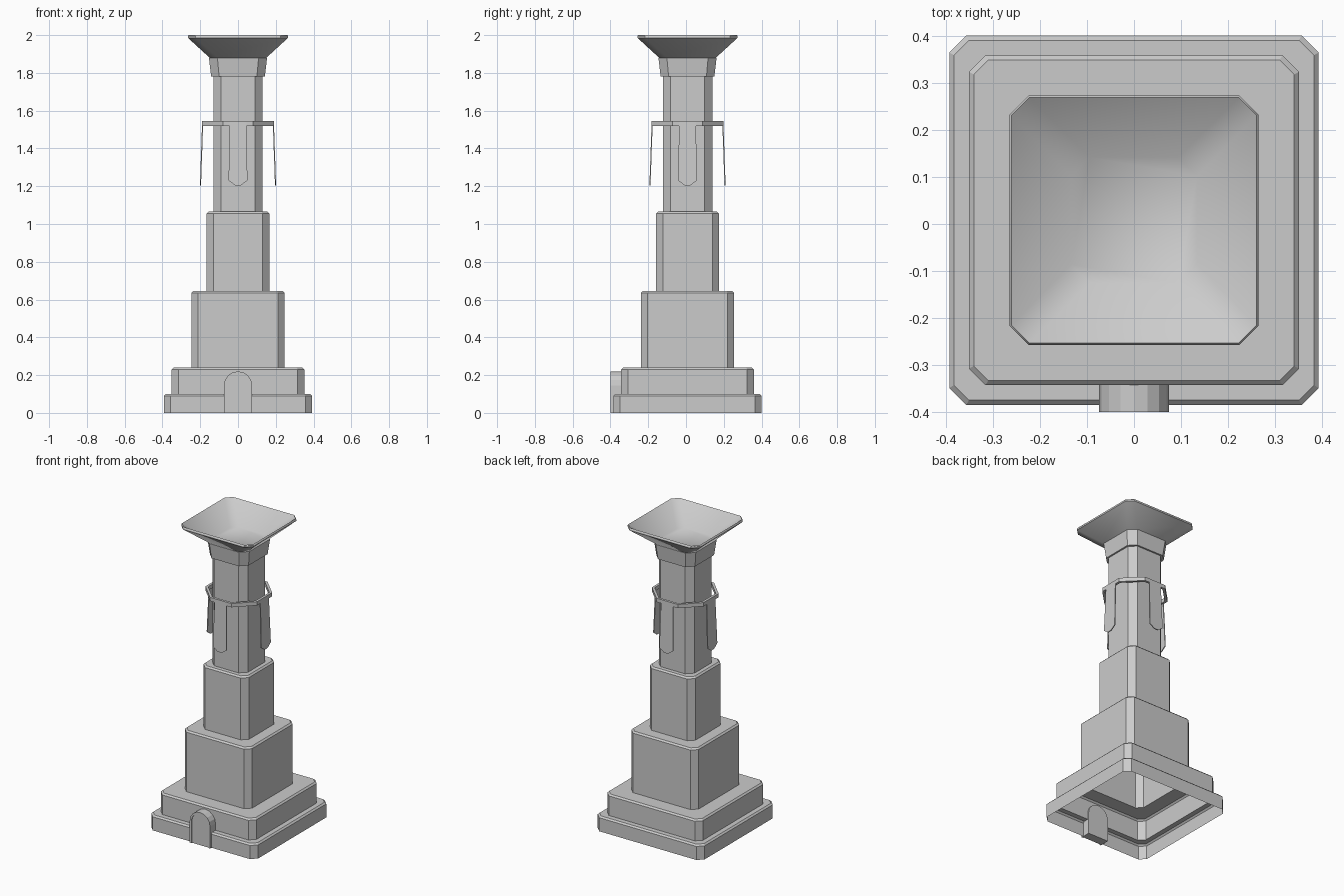
import bpy, bmesh, math
from mathutils import Matrix

if "Cube" in bpy.data.objects:
    bpy.data.objects.remove(bpy.data.objects["Cube"])

CY = 0.008  # tower axis sits slightly behind the door


def make(name, bm):
    bmesh.ops.recalc_face_normals(bm, faces=bm.faces)
    me = bpy.data.meshes.new(name)
    bm.to_mesh(me)
    bm.free()
    ob = bpy.data.objects.new(name, me)
    bpy.context.collection.objects.link(ob)
    return ob


def cut_square(h, c):
    a = h - c
    return [(h, -a), (h, a), (a, h), (-a, h), (-h, a), (-h, -a), (-a, -h), (a, -h)]


def loft(name, rings, cap_end=False, closed=False):
    """Skin a stack of cut-corner squares given as (half width, corner cut, z)."""
    bm = bmesh.new()
    loops = [[bm.verts.new((x, y + CY, z)) for x, y in cut_square(h, c)] for h, c, z in rings]
    pairs = list(zip(loops, loops[1:]))
    if closed:
        pairs.append((loops[-1], loops[0]))
    for lo, hi in pairs:
        for i in range(8):
            j = (i + 1) % 8
            bm.faces.new((lo[i], lo[j], hi[j], hi[i]))
    if cap_end:
        bm.faces.new(loops[-1])
    return make(name, bm)


def prism(name, pts, y0, y1):
    """Extrude an x,z outline from y0 to y1."""
    bm = bmesh.new()
    f = bm.faces.new([bm.verts.new((x, y0, z)) for x, z in pts])
    r = bmesh.ops.extrude_face_region(bm, geom=[f])
    vs = [g for g in r["geom"] if isinstance(g, bmesh.types.BMVert)]
    bmesh.ops.translate(bm, verts=vs, vec=(0, y1 - y0, 0))
    return make(name, bm)


# Stepped hollow tower, open underneath, each tier with a small top bevel
tiers = [(0.393, 0.036, 0.0, 0.10), (0.351, 0.035, 0.10, 0.24), (0.247, 0.035, 0.24, 0.645),
         (0.167, 0.036, 0.645, 1.065)]
B = 0.01
rings = []
for h, c, z0, z1 in tiers:
    rings += [(h, c, z0), (h, c, z1 - B), (h - B, c - B * 0.4, z1)]
rings += [(0.131, 0.041, 1.065), (0.131, 0.041, 1.79)]
loft("tower_body", rings)

# Flared collar and fire bowl on top
loft("collar", [(0.13, 0.04, 1.78), (0.142, 0.042, 1.78), (0.154, 0.045, 1.88), (0.134, 0.04, 1.88)])
bowl = loft("bowl", [(0.134, 0.04, 1.875), (0.15, 0.042, 1.88), (0.259, 0.04, 1.98), (0.265, 0.04, 1.985),
                     (0.265, 0.04, 1.995), (0.261, 0.038, 2.0), (0.134, 0.04, 1.882)], cap_end=True)
bowl.data.shade_smooth()
bowl.data.set_sharp_from_angle(angle=math.radians(40))

# Octagonal banner ring
k = 1 - math.tan(math.pi / 8)
ro, ri = 0.19, 0.174
loft("banner_ring", [(ro, ro * k, 1.52), (ro, ro * k, 1.545), (ri, ri * k, 1.545), (ri, ri * k, 1.52)],
     closed=True)

# Four hanging banners leaning slightly outward
outline = [(-0.044, 1.54), (-0.05, 1.23), (-0.015, 1.205), (0.015, 1.205), (0.05, 1.23), (0.044, 1.54)]
for i in range(4):
    ob = prism("banner_%d" % (i + 1), outline, -0.19, -0.184)
    for v in ob.data.vertices:
        v.co.y -= (1.54 - v.co.z) * 0.035
    ob.data.transform(Matrix.Translation((0, CY, 0)) @ Matrix.Rotation(i * math.pi / 2, 4, 'Z'))


# Arched doorway: frame and slightly recessed panel
def arch(r, spring=0.145, n=8):
    pts = [(r * math.cos(math.pi * i / n), spring + r * math.sin(math.pi * i / n)) for i in range(n + 1)]
    return [(r, 0)] + pts + [(-r, 0)]


outer, inner = arch(0.075), arch(0.063)
prism("door_frame", outer + inner[::-1], -0.40, -0.335)
prism("door_panel", inner, -0.394, -0.335)
